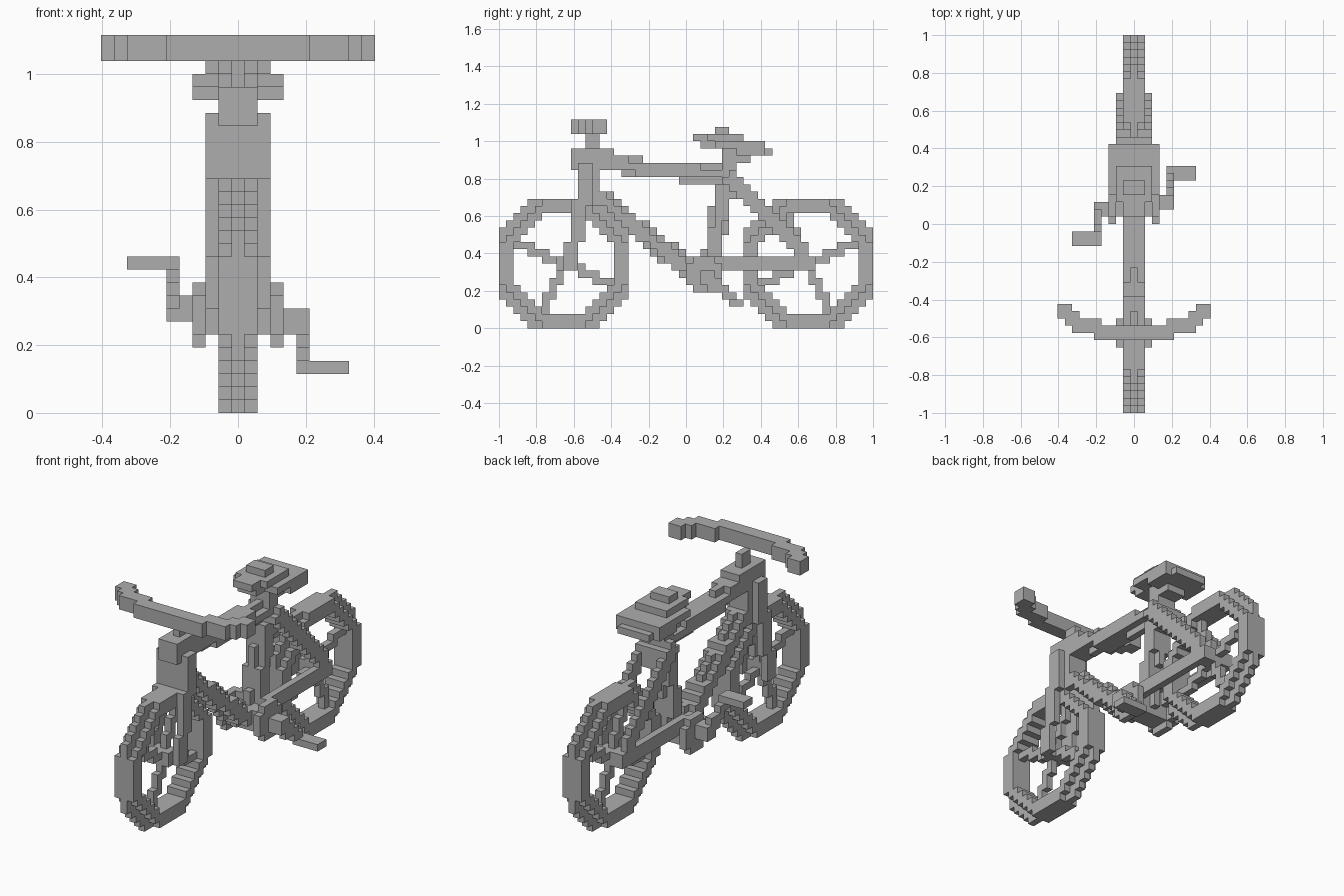
import bpy, bmesh
from itertools import product
from mathutils import Vector

cube = bpy.data.objects.get("Cube")
if cube:
    bpy.data.objects.remove(cube, do_unlink=True)

V = 2 / 52  # block size; all part sizes below are in blocks

grey = bpy.data.materials.new("plain_grey")
grey.use_nodes = True
grey.diffuse_color = (0.42, 0.42, 0.42, 1)
grey.node_tree.nodes["Principled BSDF"].inputs["Base Color"].default_value = grey.diffuse_color


def build(name, cells):
    """Mesh the outer skin of a set of block cells."""
    bm = bmesh.new()
    corners = {}

    def corner(p):
        if p not in corners:
            x, y, z = p
            corners[p] = bm.verts.new(((x - 0.5) * V, y * V - 1, z * V))
        return corners[p]

    for cell in cells:
        for axis, side in product(range(3), (0, 1)):
            near = list(cell)
            near[axis] += 2 * side - 1
            if tuple(near) in cells:
                continue
            loop = []
            for a, b in ((0, 0), (1, 0), (1, 1), (0, 1)):
                p = list(cell)
                p[axis] += side
                p[(axis + 1) % 3] += a
                p[(axis + 2) % 3] += b
                loop.append(corner(tuple(p)))
            bm.faces.new(loop if side else loop[::-1])
    mesh = bpy.data.meshes.new(name)
    bm.to_mesh(mesh)
    bm.free()
    mesh.materials.append(grey)
    bpy.context.collection.objects.link(bpy.data.objects.new(name, mesh))


def box(xs, ys, zs):
    """Cells of a box; x limits are inclusive, y and z are edges."""
    return set(product(range(xs[0], xs[1] + 1), range(*ys), range(*zs)))


def wide(half, ys, zs):
    return box((-half, half), ys, zs)


def tube(start, end, radius, x=0, half=1):
    """Cells close to a line in the side plane, within half a width of x."""
    a, b = Vector((x, *start)), Vector((x, *end))
    d = b - a
    cells = set()
    lo = [int(min(s, e)) - 2 for s, e in zip(start, end)]
    hi = [int(max(s, e)) + 3 for s, e in zip(start, end)]
    for c in box((x - half, x + half), (lo[0], hi[0]), (lo[1], hi[1])):
        p = Vector((c[0], c[1] + 0.5, c[2] + 0.5))
        t = min(1, max(0, (p - a).dot(d) / d.length_squared))
        if (p - a - d * t).length <= radius:
            cells.add(c)
    return cells


def both(start, end, radius, x):
    return tube(start, end, radius, x, 0) | tube(start, end, radius, -x, 0)


# Wheels: octagonal tyre with bevelled sides, four spokes and a hub
def wheel(name, middle, turn):
    tyre = set()
    for c in wide(1, (middle - 9, middle + 9), (0, 18)):
        a, b = abs(c[1] + 0.5 - middle), abs(c[2] + 0.5 - 9)
        outer = 11 if c[0] else 13
        if a + b <= outer and (a + b > 9 or max(a, b) > 7):
            tyre.add(c)
    build(name + "_tyre", tyre)
    spokes = set()
    for dy, dz in ((7, 3 * turn), (-3 * turn, 7), (-7, -3 * turn), (3 * turn, -7)):
        spokes |= tube((middle, 9), (middle + dy, 9 + dz), 0.68, 0, 0)
    build(name + "_spokes", spokes - tyre)
    build(name + "_hub", wide(1, (middle - 1, middle + 1), (8, 10)))


wheel("front_wheel", 9, -1)
wheel("rear_wheel", 43, 1)

# Frame tubes
build("head_tube", wide(1, (11, 14), (18, 25)) | wide(1, (10, 12), (22, 25)))
build("top_tube", tube((13, 23.6), (20, 22.2), 1.3) | tube((20, 22), (31.5, 21.5), 1.3))
build("down_tube", tube((13.5, 18.5), (26, 8.3), 1.35) | tube((26, 8.3), (29, 7.5), 1.35))
build("seat_tube", tube((32, 23.5), (29.3, 8), 1.35))
build("seat_stays", both((32.5, 20.5), (43, 9.5), 1.05, 2) | wide(1, (32, 34), (18, 21)))
build("chain_stays", both((29, 8.5), (43, 9), 1.05, 2))
build("fork", both((12.2, 22), (10, 9), 1.05, 2) | wide(1, (11, 13), (18, 20)))

# Handlebar sweeping back at the ends
bar = wide(5, (10, 12), (27, 29))
for s in (-1, 1):
    for x, y in ((5, 11), (6, 11), (7, 11), (8, 11), (8, 12), (9, 12), (9, 13), (10, 13)):
        bar |= box((s * x, s * x), (y, y + 2), (27, 29))
build("handlebar", bar)
build("stem", wide(0, (12, 14), (25, 27)) | wide(1, (12, 16), (24, 25)))

# Saddle in stacked layers
build("seat_post", wide(1, (31, 33), (22, 26)) | wide(1, (33, 35), (23, 24)))
build("saddle",
      wide(3, (33, 37), (24, 25)) | wide(2, (37, 38), (24, 25))
      | wide(3, (30, 37), (25, 26)) | wide(1, (28, 30), (25, 26))
      | wide(2, (29, 34), (26, 27)) | wide(1, (27, 29), (26, 27))
      | wide(1, (30, 32), (27, 28)))

# Crank set
build("bottom_bracket", wide(2, (27, 30), (6, 9)))
build("chain_rings", both((28.5, 7.5), (28.6, 7.5), 2.3, 3))
build("right_crank", box((-5, -4), (27, 29), (7, 9)) | tube((24, 11.3), (28, 8.2), 0.8, -5, 0))
build("left_crank", box((4, 5), (28, 30), (6, 8)) | tube((33, 3.7), (29, 6.8), 0.8, 5, 0))
build("right_pedal", box((-8, -5), (23, 25), (11, 12)))
build("left_pedal", box((5, 8), (32, 34), (3, 4)))
